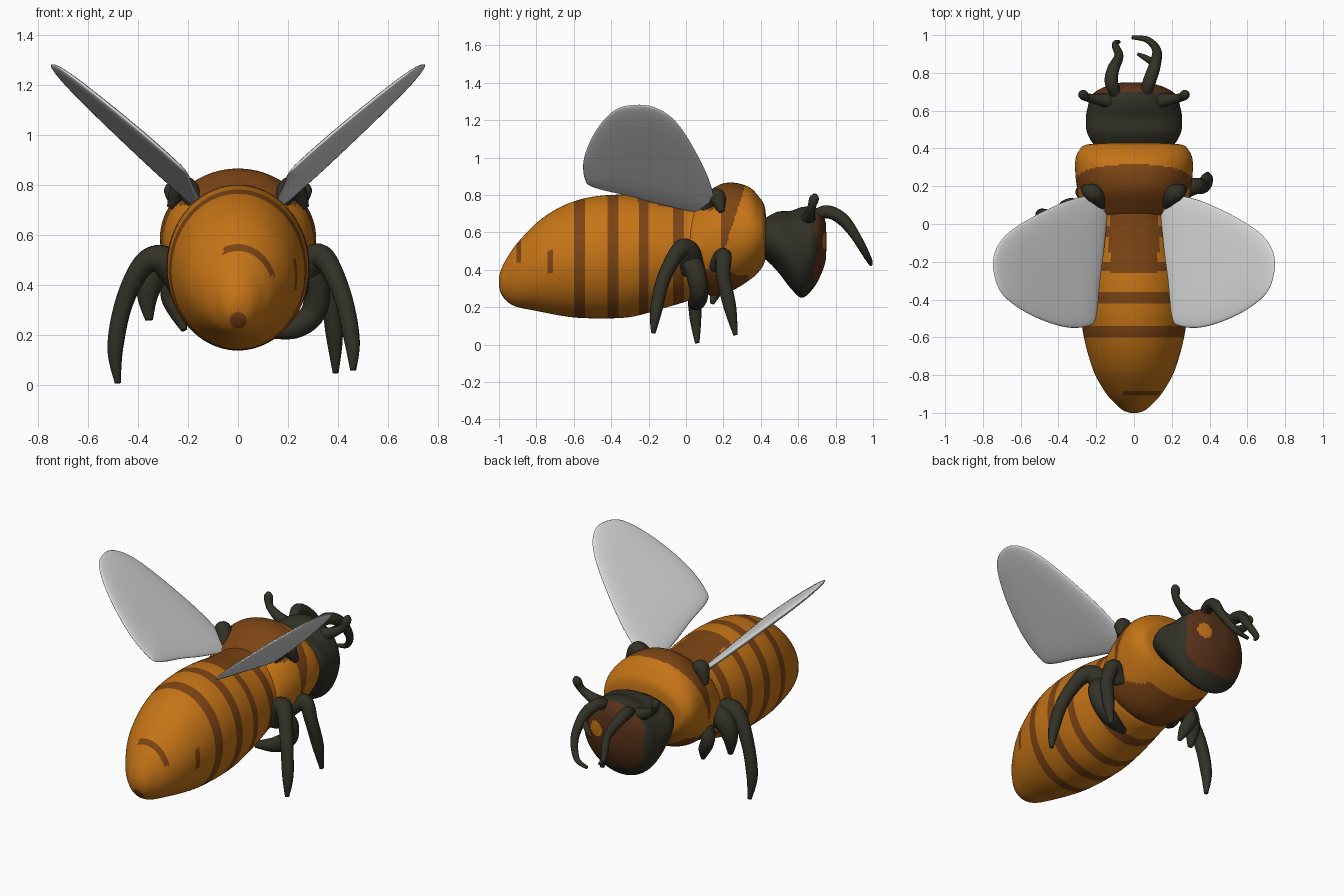
import bpy, bmesh, math
from mathutils import Vector


def material(name, rgb):
    m = bpy.data.materials.new(name)
    m.diffuse_color = (*rgb, 1)
    return m


ORANGE = material("orange", (0.56, 0.175, 0.008))
BROWN = material("stripe brown", (0.20, 0.058, 0.007))
DARK = material("dark olive", (0.032, 0.031, 0.02))
FACE = material("face brown", (0.10, 0.032, 0.01))
WING = material("wing grey", (0.70, 0.70, 0.70))


def spline(pts, n, closed=False):
    """Catmull-Rom samples through tuples of any length."""
    out, c = [], len(pts)
    for i in range(c if closed else c - 1):
        if closed:
            a, b, d, e = (pts[(i + k) % c] for k in (-1, 0, 1, 2))
        else:
            a, b, d, e = (pts[min(max(i + k, 0), c - 1)] for k in (-1, 0, 1, 2))
        for s in range(n):
            t = s / n
            out.append([0.5 * (2 * q + (r - p) * t + (2 * p - 5 * q + 4 * r - u) * t * t
                               + (3 * q - p - 3 * r + u) * t ** 3) for p, q, r, u in zip(a, b, d, e)])
    if not closed:
        out.append(list(pts[-1]))
    return out


def skin(name, rings, mats, rule=None):
    """Join rings of points into a closed smooth surface, coloured by rule(centre)."""
    bm = bmesh.new()
    rows = [[bm.verts.new(p) for p in r] for r in rings]
    n = len(rows[0])
    for a, b in zip(rows, rows[1:]):
        for i in range(n):
            bm.faces.new((a[i], a[(i + 1) % n], b[(i + 1) % n], b[i]))
    for r in (rows[0], rows[-1]):
        bm.faces.new(r)
    bmesh.ops.recalc_face_normals(bm, faces=bm.faces)
    for f in bm.faces:
        f.smooth = True
        if rule:
            f.material_index = rule(f.calc_center_median())
    me = bpy.data.meshes.new(name)
    bm.to_mesh(me)
    bm.free()
    for m in mats:
        me.materials.append(m)
    ob = bpy.data.objects.new(name, me)
    bpy.context.collection.objects.link(ob)
    return ob


def body(name, profile, mats, rule, sub=10, sides=96):
    """Elliptical loft along y; profile rows are (y, bottom, top, half width)."""
    rings = []
    for y, lo, hi, w in spline(profile, sub):
        rings.append([(w * math.cos(a), y, (lo + hi) / 2 + (hi - lo) / 2 * math.sin(a))
                      for a in (2 * math.pi * k / sides for k in range(sides))])
    return skin(name, rings, mats, rule)


def tube(name, pts, mat=DARK, sides=14):
    """Tapered limb; points are (x, y, z, radius)."""
    path = spline(pts, 8)
    c = [Vector(p[:3]) for p in path]
    rings, side, old = [], None, None
    for i, p in enumerate(path):
        t = (c[min(i + 1, len(c) - 1)] - c[max(i - 1, 0)]).normalized()
        if side is None:
            side = t.orthogonal().normalized()
        else:
            side = old.rotation_difference(t) @ side
        old = t
        up = t.cross(side)
        rings.append([c[i] + p[3] * (math.cos(a) * side + math.sin(a) * up)
                      for a in (2 * math.pi * k / sides for k in range(sides))])
    return skin(name, rings, [mat])


# Abdomen with stripes, back saddle and tail marks
def abdomen_rule(p):
    if any(a < p.y < b for a, b in ((-0.6, -0.545), (-0.415, -0.36), (-0.25, -0.195), (-0.07, -0.01))):
        return 1
    if p.y > -0.26 and abs(p.x) < 0.13 and p.z > 0.6:
        return 1
    if -0.91 < p.y < -0.88 and p.z > 0.44 and -0.06 < p.x < 0.16:
        return 1
    if -0.745 < p.y < -0.715 and 0.38 < p.z < 0.5 and p.x > 0:
        return 1
    return int(p.y < -0.9 and math.hypot(p.x, p.z - 0.26) < 0.033)


body("abdomen", [
    (-1.0, 0.31, 0.36, 0.02), (-0.985, 0.265, 0.41, 0.06), (-0.95, 0.225, 0.475, 0.10),
    (-0.9, 0.2, 0.545, 0.145), (-0.8, 0.18, 0.65, 0.205), (-0.7, 0.16, 0.72, 0.24),
    (-0.6, 0.145, 0.765, 0.265), (-0.5, 0.14, 0.79, 0.28), (-0.4, 0.14, 0.80, 0.285),
    (-0.3, 0.147, 0.80, 0.285), (-0.2, 0.17, 0.79, 0.28), (-0.1, 0.2, 0.775, 0.27),
    (0.0, 0.23, 0.765, 0.255), (0.1, 0.27, 0.75, 0.24), (0.14, 0.35, 0.65, 0.15)],
    [ORANGE, BROWN], abdomen_rule)


# Thorax with brown saddle band and underside
def thorax_rule(p):
    if p.z > 0.5 and 0.19 < p.y < 0.205 + 0.32 * (p.z - 0.5):
        return 1
    if p.z > 0.6 and abs(p.x) < 0.15 and p.y < 0.3:
        return 1
    if p.z > 0.72 and 0.1 < p.y < 0.2:
        return 1
    return int(p.z < 0.4 + 0.03 * math.sin(p.x * 25) and p.y < 0.33)


body("thorax", [
    (-0.03, 0.42, 0.6, 0.16), (0.02, 0.32, 0.72, 0.25), (0.1, 0.27, 0.8, 0.285),
    (0.18, 0.265, 0.855, 0.3), (0.26, 0.295, 0.865, 0.31), (0.34, 0.345, 0.84, 0.31),
    (0.39, 0.39, 0.79, 0.29), (0.42, 0.44, 0.74, 0.25), (0.43, 0.52, 0.66, 0.12)],
    [ORANGE, BROWN], thorax_rule)


# Head with brown face and a small orange cheek
def head_rule(p):
    if p.y > 0.7 and math.hypot(p.x - 0.1, p.z - 0.55) < 0.045:
        return 2
    return int(p.y > 0.685 + 0.12 * max(0, p.z - 0.62) and abs(p.x) < 0.2 and p.z > 0.33)


body("head", [
    (0.38, 0.48, 0.65, 0.17), (0.43, 0.45, 0.68, 0.22), (0.49, 0.39, 0.71, 0.25),
    (0.56, 0.3, 0.715, 0.255), (0.62, 0.25, 0.735, 0.245), (0.68, 0.3, 0.735, 0.225),
    (0.72, 0.37, 0.715, 0.17), (0.745, 0.44, 0.66, 0.09), (0.75, 0.5, 0.6, 0.03)],
    [DARK, FACE, ORANGE], head_rule, sides=64)

# Antennae and side horns of the head
tube("left_antenna", [(-0.09, 0.68, 0.68, 0.03), (-0.12, 0.75, 0.71, 0.035), (-0.11, 0.82, 0.68, 0.032),
                      (-0.08, 0.89, 0.6, 0.024), (-0.1, 0.95, 0.5, 0.018), (-0.08, 0.965, 0.46, 0.01)])
tube("right_antenna", [(0.06, 0.68, 0.68, 0.03), (0.08, 0.75, 0.71, 0.035), (0.11, 0.84, 0.67, 0.032),
                       (0.12, 0.92, 0.56, 0.024), (0.07, 0.975, 0.46, 0.017), (-0.01, 0.988, 0.43, 0.01)])
tube("right_antenna_fork", [(0.11, 0.85, 0.65, 0.02), (0.06, 0.88, 0.6, 0.016), (0.02, 0.9, 0.58, 0.008)])
for s, side in ((-1, "left"), (1, "right")):
    tube(side + "_horn", [(s * 0.12, 0.65, 0.66, 0.045), (s * 0.19, 0.66, 0.69, 0.03),
                          (s * 0.25, 0.67, 0.73, 0.022), (s * 0.27, 0.685, 0.78, 0.026),
                          (s * 0.275, 0.69, 0.805, 0.01)])

# Legs, posed differently on each side
tube("right_rear_leg", [(0.22, 0.04, 0.4, 0.07), (0.29, 0.01, 0.5, 0.06), (0.35, -0.04, 0.5, 0.045),
                        (0.42, -0.12, 0.35, 0.037), (0.455, -0.16, 0.18, 0.032), (0.46, -0.175, 0.06, 0.012)])
tube("right_front_leg", [(0.24, 0.17, 0.42, 0.05), (0.32, 0.2, 0.47, 0.045), (0.365, 0.2, 0.36, 0.038),
                         (0.385, 0.235, 0.2, 0.034), (0.39, 0.265, 0.05, 0.012)])
tube("right_folded_leg", [(0.25, 0.02, 0.46, 0.05), (0.31, 0.05, 0.39, 0.055), (0.3, 0.07, 0.29, 0.05),
                          (0.22, 0.06, 0.23, 0.045), (0.1, 0.03, 0.21, 0.02)])
tube("left_middle_leg", [(-0.22, 0.03, 0.42, 0.07), (-0.3, 0.01, 0.5, 0.06), (-0.38, 0.02, 0.48, 0.045),
                         (-0.455, 0.04, 0.33, 0.037), (-0.49, 0.05, 0.15, 0.032), (-0.48, 0.06, 0.008, 0.012)])
tube("left_folded_leg", [(-0.24, 0.06, 0.48, 0.06), (-0.32, 0.08, 0.46, 0.058), (-0.36, 0.08, 0.37, 0.045),
                         (-0.355, 0.07, 0.26, 0.015)])
tube("left_front_leg", [(-0.24, 0.15, 0.42, 0.05), (-0.27, 0.17, 0.36, 0.04), (-0.24, 0.16, 0.29, 0.035),
                        (-0.215, 0.14, 0.22, 0.012)])

# Wings: smooth outline seen from above, lifted onto a sloping plane
OUTLINE = [(0.145, 0.12), (0.22, 0.15), (0.36, 0.12), (0.55, 0.03), (0.68, -0.06), (0.74, -0.16),
           (0.74, -0.27), (0.69, -0.38), (0.55, -0.48), (0.37, -0.545), (0.24, -0.54), (0.2, -0.49),
           (0.18, -0.3), (0.155, -0.1)]
NORMAL = Vector((-0.66, 0, 0.75))


def wing(name, s):
    edge = spline(OUTLINE, 5, True)
    rings = []
    for k in range(-8, 9):
        a = k / 8 * math.pi / 2 * 0.98
        f, h = math.cos(a) ** 0.5, 0.02 * math.sin(a)
        ring = []
        for ex, ey in edge:
            x, y = 0.42 + (ex - 0.42) * f, -0.2 + (ey + 0.2) * f
            p = Vector((x, y, 0.62 + 0.88 * x - 0.15 * (y + 0.2))) + NORMAL * h
            ring.append((s * p.x, p.y, p.z))
        rings.append(ring)
    skin(name, rings, [WING])


for s, side in ((-1, "left"), (1, "right")):
    wing(side + "_wing", s)
    tube(side + "_wing_root", [(s * 0.17, 0.1, 0.72, 0.03), (s * 0.2, 0.15, 0.78, 0.045),
                               (s * 0.23, 0.17, 0.78, 0.045), (s * 0.27, 0.19, 0.71, 0.015)])
